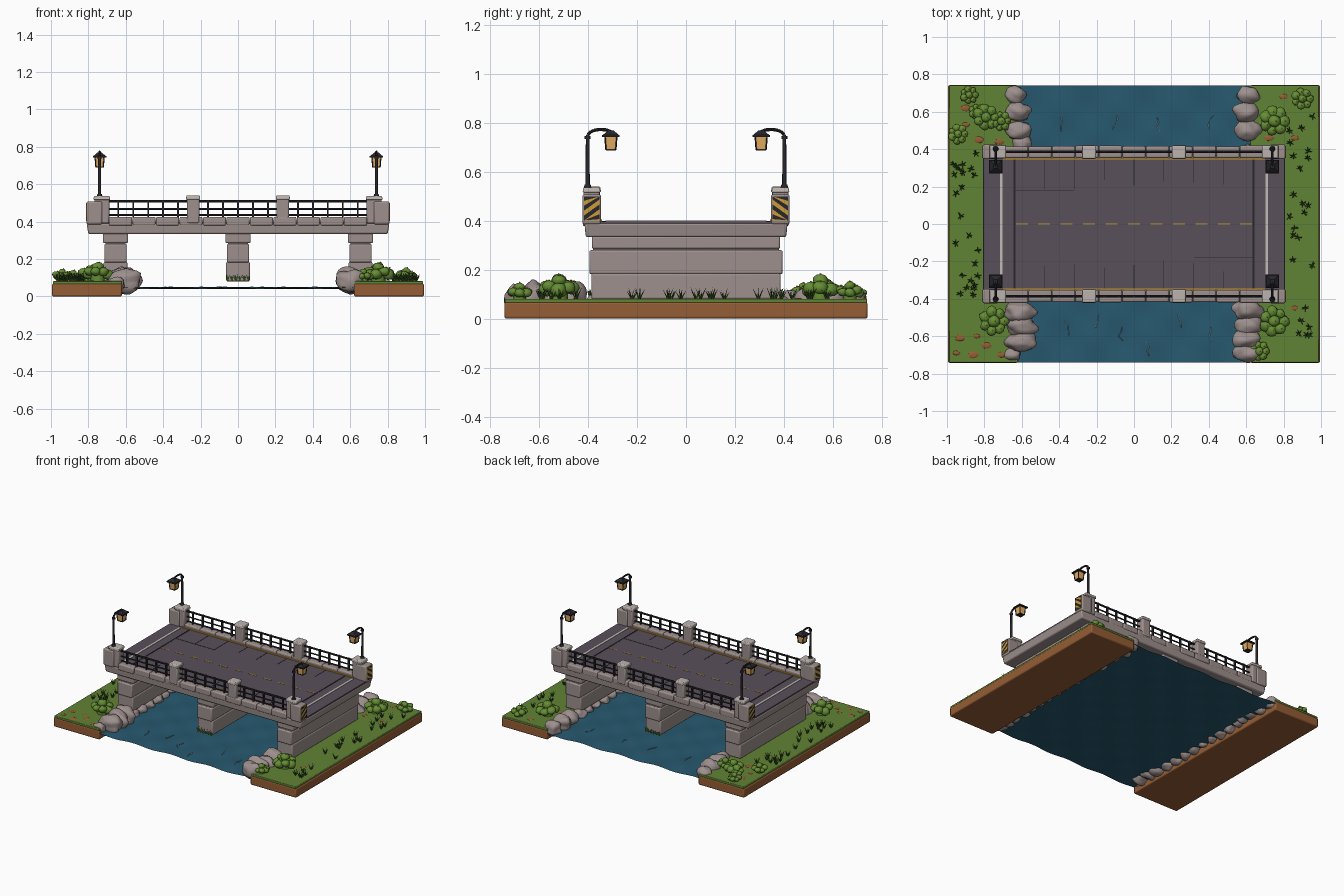
import bpy, bmesh, math, random
from mathutils import Matrix, Vector, noise

if "Cube" in bpy.data.objects:
    bpy.data.objects.remove(bpy.data.objects["Cube"])

random.seed(4)


def mat(name, r, g, b):
    m = bpy.data.materials.new(name)
    m.diffuse_color = (r, g, b, 1)
    m.use_nodes = True
    m.node_tree.nodes["Principled BSDF"].inputs["Base Color"].default_value = m.diffuse_color
    return m


STONE = mat("stone", .34, .28, .27)
PALE = mat("pale_stone", .5, .45, .42)
ROAD = mat("asphalt", .10, .08, .105)
DARK = mat("dark_metal", .02, .02, .025)
YELLOW = mat("yellow_paint", .6, .33, .04)
WHITE = mat("white_paint", .55, .5, .46)
GRASS = mat("grass", .12, .23, .035)
LEAF = mat("leaf", .13, .27, .035)
BLADE = mat("dark_grass", .05, .12, .02)
SOIL = mat("soil", .3, .11, .035)
WATER = mat("water", .02, .1, .16)
FOAM = mat("foam", .5, .65, .7)
GLOW = mat("lamp_glass", .8, .42, .12)


class Part:
    """Collects primitives into one named mesh object."""
    def __init__(self):
        self.bm = bmesh.new()

    def box(self, x0, x1, y0, y1, z0, z1, top=1.0):
        c = Vector(((x0 + x1) / 2, (y0 + y1) / 2, (z0 + z1) / 2))
        s = (abs(x1 - x0), abs(y1 - y0), abs(z1 - z0), 1)
        vs = bmesh.ops.create_cube(self.bm, size=1, matrix=Matrix.Translation(c) @ Matrix.Diagonal(s))["verts"]
        for v in vs:
            if v.co.z > c.z:
                v.co.x = c.x + (v.co.x - c.x) * top
                v.co.y = c.y + (v.co.y - c.y) * top

    def cone(self, p, q, r1, r2, n=10):
        p, q = Vector(p), Vector(q)
        rot = (q - p).to_track_quat('Z', 'Y').to_matrix().to_4x4()
        bmesh.ops.create_cone(self.bm, cap_ends=True, segments=n, radius1=r1, radius2=r2,
                              depth=(q - p).length, matrix=Matrix.Translation((p + q) / 2) @ rot)

    def blob(self, c, s, sub=2, rough=0.0):
        vs = bmesh.ops.create_icosphere(self.bm, subdivisions=sub, radius=1)["verts"]
        for v in vs:
            k = 1 + rough * noise.noise(v.co * 1.3 + Vector(c) * 20)
            v.co = Vector(c) + Vector((v.co.x * s[0], v.co.y * s[1], v.co.z * s[2])) * k

    def done(self, name, material, bevel=0.0, angle=40):
        me = bpy.data.meshes.new(name)
        self.bm.to_mesh(me)
        self.bm.free()
        ob = bpy.data.objects.new(name, me)
        bpy.context.collection.objects.link(ob)
        me.materials.append(material)
        if bevel:
            b = ob.modifiers.new("bevel", 'BEVEL')
            b.width, b.segments = bevel, 2
        bpy.context.view_layer.objects.active = ob
        bpy.ops.object.select_all(action='DESELECT')
        ob.select_set(True)
        bpy.ops.object.shade_smooth_by_angle(angle=math.radians(angle))
        return ob


# river banks: soil slab with turf on top
soil, turf = Part(), Part()
for s in (-1, 1):
    soil.box(s * .62, s * .995, -.742, .742, 0, .068)
    turf.box(s * .62, s * .99, -.74, .74, .064, .081)
soil.done("bank_soil", SOIL, .008)
turf.done("bank_turf", GRASS, .004)

# gently rippled river
p = Part()
bmesh.ops.create_grid(p.bm, x_segments=40, y_segments=44, size=1)
for v in p.bm.verts:
    v.co = (v.co.x * .64, v.co.y * .74, .045 + .005 * math.sin(v.co.x * 13 + 4 * v.co.y) * math.sin(v.co.y * 17))
p.done("river", WATER)
p = Part()
for x, y in [(-.38, .52), (-.1, .53), (.13, .52), (.41, .53), (-.36, -.57), (-.2, -.53), (-.07, -.6), (.08, -.68), (.24, -.53), (.4, -.6)]:
    pts = [(x + random.uniform(-.015, .015), y + k * .025, .052) for k in range(-1, 3)]
    for a, b in zip(pts, pts[1:]):
        p.cone(a, b, .002, .002, 5)
p.done("river_ripples", FOAM)

# abutments and pier: stacked courses
p = Part()
for x in (-.655, 0, .655):
    p.box(x - .063, x + .063, -.387, .387, .08, .185)
    p.box(x - .06, x + .06, -.395, .395, .182, .28)
    p.box(x - .054, x + .054, -.38, .38, .275, .29)
    p.box(x - .068, x + .068, -.385, .385, .285, .338)
p.done("support_masonry", STONE, .008)

# deck slab, flared upward
p = Part()
p.box(-.80, .80, -.41, .41, .333, .39, 1.012)
p.done("deck_slab", STONE, .008)
p = Part()
p.box(-.805, .805, -.352, .352, .38, .398)
p.done("road_surface", ROAD)

# paint on the road
p = Part()
for s in (-1, 1):
    p.box(-.70, .70, s * .344, s * .352, .397, .405)
for i in range(11):
    x = -.6 + i * .12
    p.box(x - .032, x + .032, -.004, .004, .397, .4)
p.done("yellow_lines", YELLOW)
p = Part()
for s in (-1, 1):
    p.box(s * .702, s * .717, -.33, .33, .397, .4005)
p.done("white_stop_lines", WHITE)
p = Part()
for s in (-1, 1):
    p.box(s * .634, s * .643, -.345, .345, .397, .4)
    for x in (-.48, -.32, -.16, 0, .16, .32, .48):
        p.box(x - .0015, x + .0015, s * .345, s * random.uniform(.18, .27), .397, .3995)
    p.box(s * .64, s * .32, s * -.18, s * -.177, .397, .3995)
p.done("road_joints", DARK)

# kerb stones along both edges
p = Part()
n = 11
for s in (-1, 1):
    for i in range(n):
        x0 = -.69 + i * 1.38 / n
        p.box(x0 + .001, x0 + 1.38 / n - .001, s * .353, s * (.418 + random.uniform(-.004, .004)), .378, .425)
p.done("kerb_stones", STONE, .008)

# parapet posts and end blocks with caps
posts, caps = Part(), Part()
for s in (-1, 1):
    for x in (-.24, .24):
        posts.box(x - .034, x + .034, s * .352, s * .418, .39, .525)
        caps.box(x - .039, x + .039, s * .347, s * .422, .518, .54, .9)
    for t in (-1, 1):
        posts.box(t * .725, t * .81, s * .347, s * .424, .385, .508)
        posts.box(t * .688, t * .768, s * .353, s * .418, .39, .525)
        caps.box(t * .682, t * .774, s * .349, s * .423, .516, .537, .9)
posts.done("parapet_posts", STONE, .009)
caps.done("post_caps", PALE, .005)

# iron railings
p = Part()
for s in (-1, 1):
    for z, r in ((.508, .007), (.468, .005), (.435, .005)):
        p.cone((-.69, s * .386, z), (.69, s * .386, z), r, r, 8)
    for i in range(17):
        x = -.64 + i * .08
        p.box(x - .005, x + .005, s * .379, s * .393, .42, .514)
p.done("railings", DARK)

# hazard plates on the end blocks
plate, stripe = Part(), Part()
for s in (-1, 1):
    for t in (-1, 1):
        plate.box(t * .806, t * .813, s * .354, s * .416, .402, .5)
        for k in range(-1, 3):
            z = .402 + k * .04
            a = [(.354, z + .045), (.416, z), (.416, z + .02), (.354, z + .065)]
            # clip the slanted bar to the plate
            a = [(y, min(max(h, .402), .5)) for y, h in a]
            vs = [stripe.bm.verts.new((t * .8142, s * y, h)) for y, h in a]
            stripe.bm.faces.new(vs)
plate.done("hazard_plates", YELLOW)
stripe.done("hazard_stripes", DARK)

# street lamps: pole, curved arm, hanging lantern
metal, glass = Part(), Part()
for s in (-1, 1):
    for t in (-1, 1):
        x, y = t * .74, s * .307
        metal.cone((x, s * .402, .53), (x, s * .402, .75), .009, .0075)
        metal.cone((x, s * .402, .535), (x, s * .402, .548), .016, .012)
        metal.cone((x, s * .402, .735), (x, s * .402, .746), .012, .012)
        arc = [(x, s * (.352 + .05 * math.cos(a)), .745 + .028 * math.sin(a))
               for a in [k * math.pi / 12 for k in range(7)]] + [(x, s * .325, .772), (x, y, .764)]
        for a, b in zip(arc, arc[1:]):
            metal.cone(a, b, .0065, .0065, 8)
        metal.box(x - .036, x + .036, y - .036, y + .036, .743, .751)
        metal.box(x - .034, x + .034, y - .034, y + .034, .75, .77, .3)
        metal.box(x - .021, x + .021, y - .021, y + .021, .688, .694)
        glass.box(x - .019, x + .019, y - .019, y + .019, .692, .745, 1.25)
        for i in (-1, 1):
            for j in (-1, 1):
                metal.cone((x + i * .02, y + j * .02, .69), (x + i * .0245, y + j * .0245, .745), .003, .003, 6)
metal.done("lamp_metal", DARK)
glass.done("lamp_glass", GLOW)

# boulders on the waterline
p = Part()
for x, y, r in [(-.61, -.47, .088), (-.6, -.55, .082), (-.6, -.63, .085), (-.65, -.695, .045),
                (-.635, .69, .058), (-.62, .6, .07), (-.62, .5, .066), (-.6, .43, .055),
                (.61, -.46, .085), (.61, -.54, .07), (.6, -.62, .08), (.6, -.69, .075),
                (.61, .69, .063), (.6, .6, .072), (.61, .5, .068)]:
    p.blob((x, y, .045 + r * .48), (r, min(r * .8, .053), r * .8), 3, .3)
for s in (-1, 1):
    for i in range(9):
        r = random.uniform(.035, .05)
        p.blob((s * .61, -.37 + i * .093, .055), (r, r, r * .8), 3, .3)
p.done("boulders", STONE, 0, 60)

# bushes with small blossoms
leaf, bud = Part(), Part()
for bx, by, r in [(-.88, .69, .045), (-.79, .57, .065), (-.71, .55, .05), (-.94, .48, .05), (-.84, .6, .04),
                  (-.75, -.52, .075), (.75, .55, .075), (.9, .67, .055), (.75, -.52, .075), (.67, -.68, .05)]:
    for k in range(8):
        a = k * 2 * math.pi / 7
        d = 0 if k == 7 else r * .68
        q = r * random.uniform(.36, .46)
        c = Vector((bx + d * math.cos(a), by + d * math.sin(a), .08 + r * (1.0 if k == 7 else random.uniform(.45, .75))))
        leaf.blob(c, (q, q, q * .85), 2, .25)
        bud.blob(c + Vector((q * .3, 0, q * .82)), (.004, .004, .004), 1)
    leaf.cone((bx, by, .075), (bx, by, .08 + r * .8), r * .5, r * .5, 8)
leaf.done("bushes", LEAF, 0, 60)
bud.done("bush_blossoms", YELLOW)

# grass tufts on banks and at the pier foot
def tuft(part, x, y, z, h, spread=.022):
    for k in range(6):
        a = k * math.pi / 3 + random.random()
        part.cone((x, y, z), (x + spread * math.cos(a), y + spread * math.sin(a), z + h * random.uniform(.6, 1)), .004, .0003, 4)

p = Part()
for s in (-1, 1):
    for i in range(24):
        tuft(p, s * random.uniform(.83, .965), -.5 * (s < 0) + random.uniform(-.68 if s > 0 else .1, .68 if s > 0 else .9), .078, .05)
p.done("grass_tufts", BLADE)
p = Part()
for s in (-1, 1):
    for i in range(6):
        tuft(p, -.055 + i * .022, s * .392, .08, .04, .01)
p.done("pier_grass", LEAF)

# bare earth patches on the turf
p = Part()
for x, y in [(-.9, .62), (-.83, .45), (-.72, .44), (-.9, .53), (-.93, -.61), (-.79, -.65), (-.86, -.7), (-.95, -.69),
             (-.84, -.6), (-.71, -.7), (.86, .46), (.8, .68), (.86, -.45), (.72, .46)]:
    r = random.uniform(.018, .03)
    p.blob((x, y, .08), (r, r * .65, .005), 2, .2)
p.done("earth_patches", SOIL)
